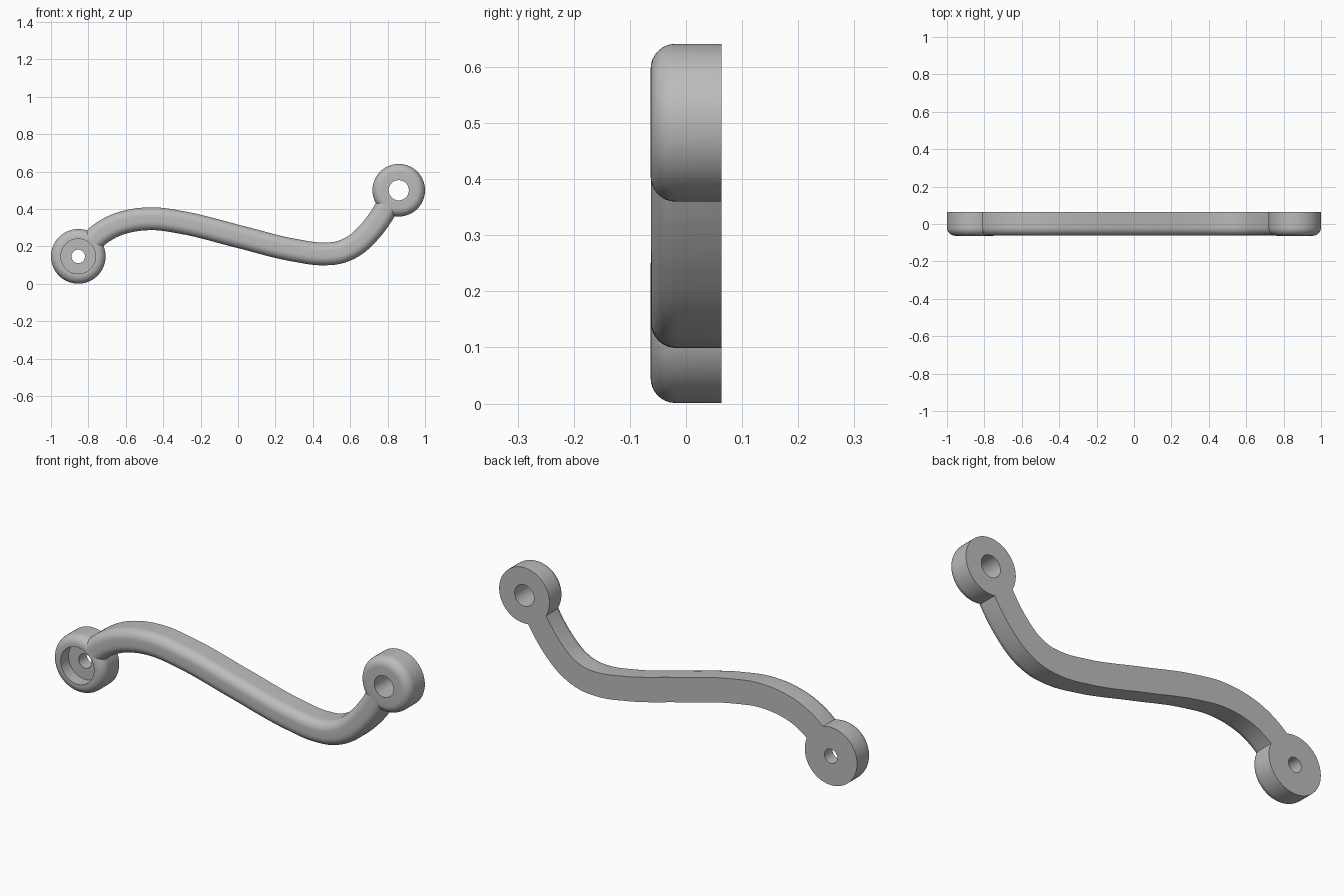
import bpy, bmesh, math
from mathutils import Vector

if "Cube" in bpy.data.objects:
    bpy.data.objects.remove(bpy.data.objects["Cube"])

FRONT, BACK = -0.063, 0.063

mat = bpy.data.materials.new("plain grey")
mat.diffuse_color = (0.5, 0.5, 0.5, 1)
mat.use_nodes = True
mat.node_tree.nodes["Principled BSDF"].inputs["Base Color"].default_value = mat.diffuse_color


def finish(name, bm):
    bmesh.ops.recalc_face_normals(bm, faces=bm.faces)
    me = bpy.data.meshes.new(name)
    bm.to_mesh(me)
    bm.free()
    me.materials.append(mat)
    ob = bpy.data.objects.new(name, me)
    bpy.context.collection.objects.link(ob)
    bpy.ops.object.select_all(action='DESELECT')
    ob.select_set(True)
    bpy.context.view_layer.objects.active = ob
    bpy.ops.object.shade_smooth_by_angle(angle=math.radians(35))
    return ob


def rounding(r_out, radius, n=8):
    """Quarter round from the front face to the side wall, as (radius, y)."""
    return [(r_out - radius + radius * math.sin(a), FRONT + radius - radius * math.cos(a))
            for a in (math.pi / 2 * i / n for i in range(n + 1))]


def ring_boss(name, cx, cz, profile, n=72):
    """Turn a closed (radius, y) profile around a front-to-back axis."""
    bm = bmesh.new()
    rings = []
    for i in range(n):
        a = 2 * math.pi * i / n
        rings.append([bm.verts.new((cx + r * math.cos(a), y, cz + r * math.sin(a)))
                      for r, y in profile])
    m = len(profile)
    for i in range(n):
        p, q = rings[i], rings[(i + 1) % n]
        for j in range(m):
            k = (j + 1) % m
            bm.faces.new((p[j], p[k], q[k], q[j]))
    return finish(name, bm)


# left end: small hole with a counterbore in the front
ring_boss("counterbored_end", -0.854, 0.147,
          [(0.036, BACK), (0.036, 0.0), (0.093, 0.0), (0.093, FRONT)]
          + rounding(0.146, 0.044) + [(0.146, BACK)])

# right end: plain through hole
ring_boss("plain_hole_end", 0.8595, 0.5005,
          [(0.054, BACK), (0.054, FRONT)] + rounding(0.1405, 0.044) + [(0.1405, BACK)])

# S-shaped arm: smooth centre line through a few points (x, z)
path = [Vector(p) for p in [(-0.787, 0.224), (-0.735, 0.268), (-0.66, 0.311), (-0.57, 0.338),
                            (-0.45, 0.348), (-0.3, 0.328), (0, 0.254), (0.3, 0.180),
                            (0.45, 0.160), (0.54, 0.168), (0.62, 0.203), (0.70, 0.275),
                            (0.76, 0.352), (0.804, 0.425)]]
ext = [2 * path[0] - path[1]] + path + [2 * path[-1] - path[-2]]
line = []
for i in range(1, len(ext) - 2):
    a, b, c, d = ext[i - 1:i + 3]
    # non-uniform tangents keep unevenly spaced points smooth
    la, lb, lc = (b - a).length, (c - b).length, (d - c).length
    t1 = ((b - a) / la * lb + (c - b) / lb * la) / (la + lb) * lb
    t2 = ((c - b) / lb * lc + (d - c) / lc * lb) / (lb + lc) * lb
    for s in range(8):
        t = s / 8
        line.append(b * (2 * t**3 - 3 * t**2 + 1) + t1 * (t**3 - 2 * t**2 + t)
                    + c * (3 * t**2 - 2 * t**3) + t2 * (t**3 - t**2))
line.append(path[-1])

# arm cross-section: flat back, rounded front edges
half = rounding(0.061, 0.045)
section = [(0.061, BACK - 0.0005)] + half[::-1] + [(-w, y) for w, y in half] + [(-0.061, BACK - 0.0005)]
bm = bmesh.new()
rings = []
for i, p in enumerate(line):
    t = (line[min(i + 1, len(line) - 1)] - line[max(i - 1, 0)]).normalized()
    rings.append([bm.verts.new((p.x - t.y * w, y + 0.0005, p.y + t.x * w)) for w, y in section])
m = len(section)
for p, q in zip(rings, rings[1:]):
    for j in range(m):
        k = (j + 1) % m
        bm.faces.new((p[j], p[k], q[k], q[j]))
bm.faces.new(rings[0])
bm.faces.new(rings[-1])
finish("curved_arm", bm)
